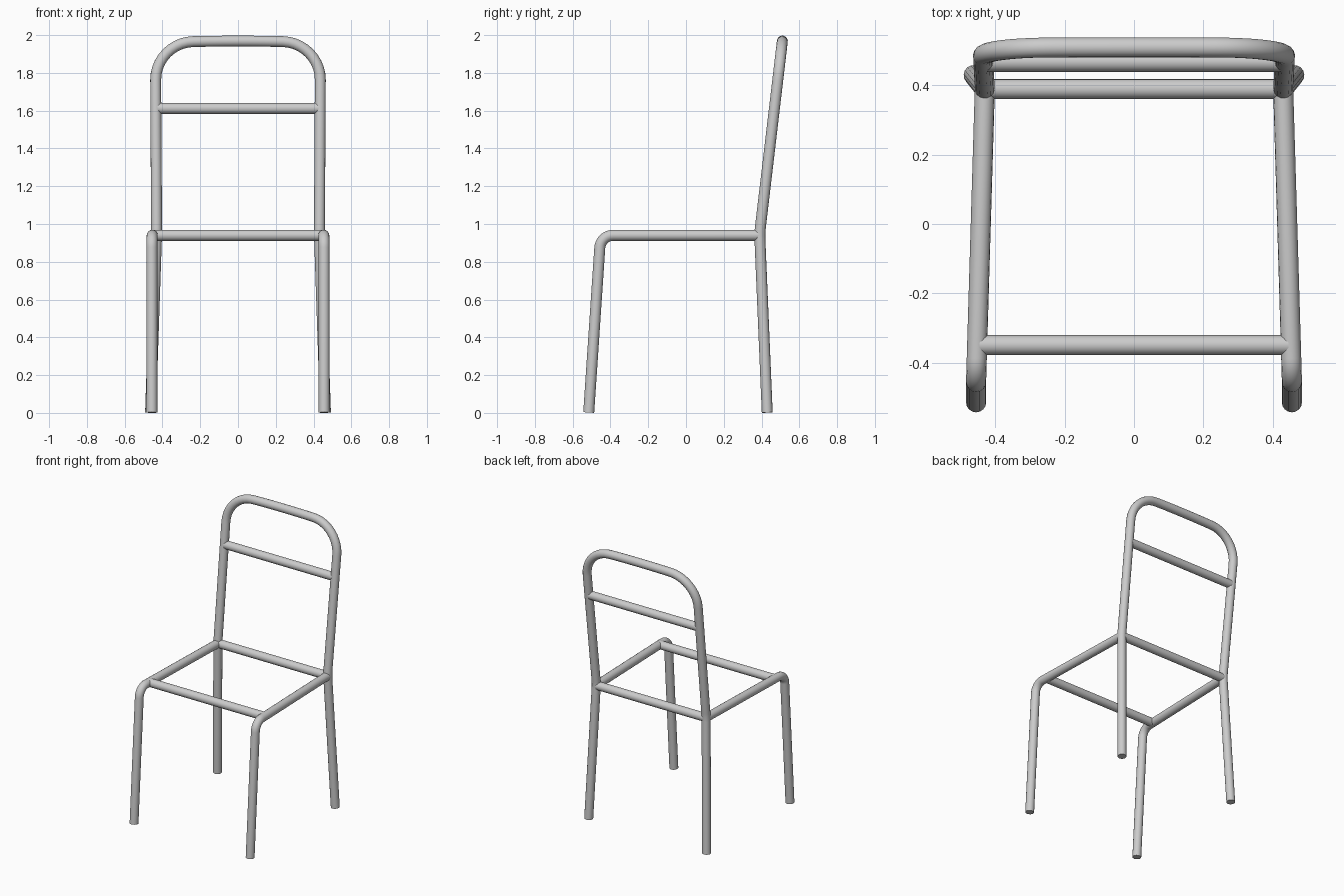
import bpy
from mathutils import Vector

if "Cube" in bpy.data.objects:
    bpy.data.objects.remove(bpy.data.objects["Cube"])

R = 0.029  # tube radius


def rounded(points, fillets, steps=10):
    """Path through points; fillets maps point index -> setback of the bend."""
    pts = [Vector(p) for p in points]
    path = []
    for i, p in enumerate(pts):
        d = fillets.get(i)
        if not d:
            path.append(p)
            continue
        a = p + (pts[i - 1] - p).normalized() * d
        b = p + (pts[i + 1] - p).normalized() * d
        k = 0.5523
        c1, c2 = a.lerp(p, k), b.lerp(p, k)
        for s in range(steps + 1):
            t = s / steps
            u = 1 - t
            path.append(a * u**3 + c1 * 3 * u * u * t + c2 * 3 * u * t * t + b * t**3)
    return path


def tube(name, path, mirror=False):
    cu = bpy.data.curves.new(name, 'CURVE')
    cu.dimensions = '3D'
    cu.bevel_depth = R
    cu.bevel_resolution = 6
    cu.use_fill_caps = True
    sp = cu.splines.new('POLY')
    sp.points.add(len(path) - 1)
    for q, p in zip(sp.points, path):
        q.co = (*p, 1)
    ob = bpy.data.objects.new(name, cu)
    bpy.context.collection.objects.link(ob)
    bpy.ops.object.select_all(action='DESELECT')
    ob.select_set(True)
    bpy.context.view_layer.objects.active = ob
    bpy.ops.object.convert(target='MESH')
    ob = bpy.context.object
    bpy.ops.object.shade_smooth_by_angle()
    if mirror:
        ob.modifiers.new("mirror", 'MIRROR')
    return ob


def back_y(z):
    """Depth of the leaning backrest at height z."""
    return 0.39 + (z - 0.95) * 0.118


# rear legs and backrest: one continuous bent hoop
half = [(0.463, 0.43, 0.002), (0.431, 0.39, 0.95), (0.437, back_y(1.961), 1.961)]
hoop = half + [(0, back_y(1.971), 1.971)] + [(-x, y, z) for x, y, z in reversed(half)]
tube("rear_legs_and_back_frame",
     rounded(hoop, {1: 0.03, 2: 0.2, 3: 0.2, 4: 0.2, 5: 0.03}))

# front legs bending into the seat side rails
tube("front_leg_and_side_rail",
     rounded([(0.456, -0.515, 0.002), (0.456, -0.452, 0.94), (0.431, 0.385, 0.94)],
             {1: 0.065}), mirror=True)

# straight cross bars
for name, x, y, z in [("seat_front_bar", 0.446, -0.35, 0.94),
                      ("seat_rear_bar", 0.425, 0.39, 0.94),
                      ("backrest_bar", 0.425, back_y(1.612), 1.612)]:
    tube(name, [(-x, y, z), (x, y, z)])
